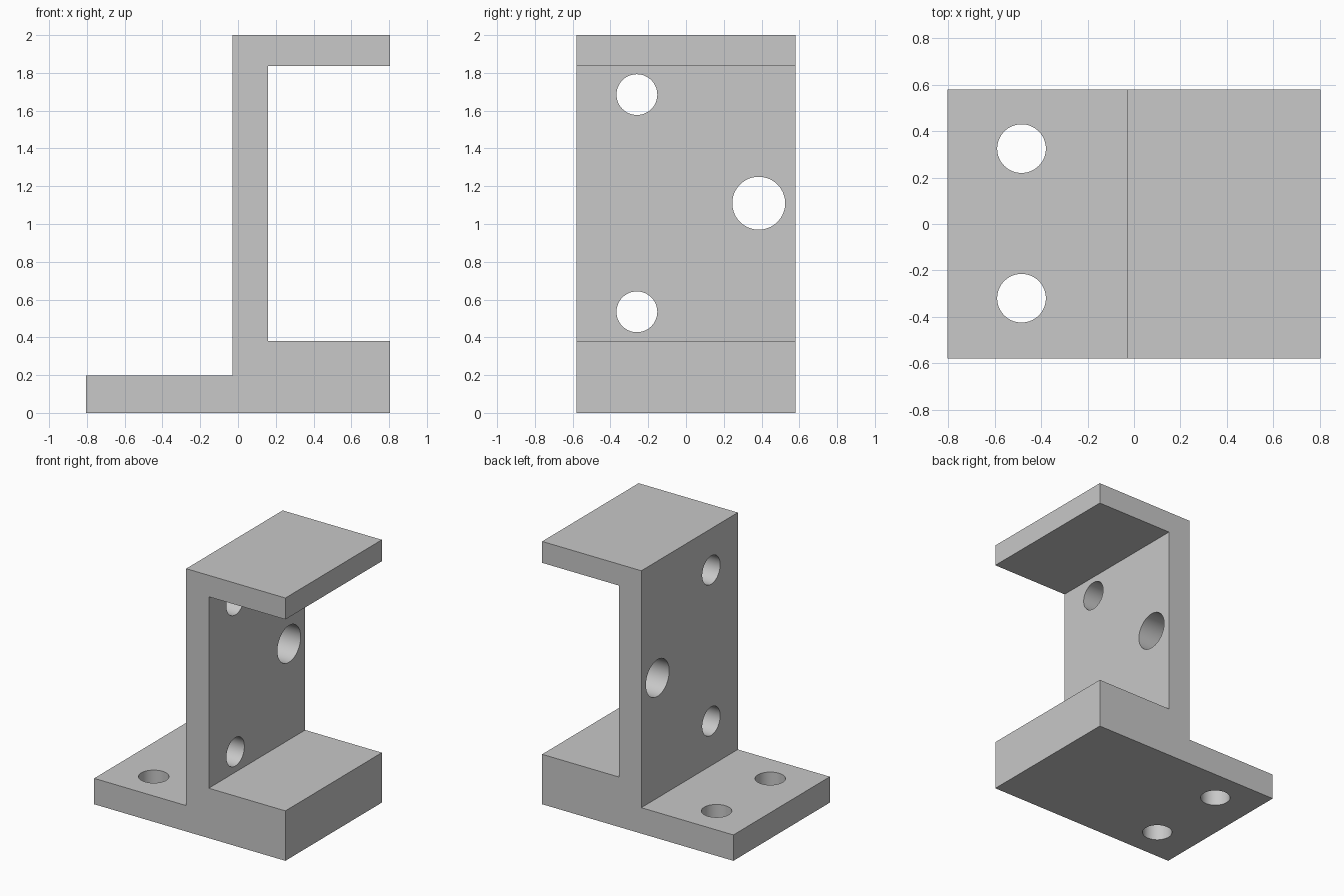
import bpy
import bmesh
from math import pi, radians

cube = bpy.data.objects.get("Cube")
if cube:
    bpy.data.objects.remove(cube, do_unlink=True)

HALF_DEPTH = 0.58

grey = bpy.data.materials.new("light grey")
grey.use_nodes = True
grey.diffuse_color = (0.58, 0.58, 0.58, 1)
grey.node_tree.nodes["Principled BSDF"].inputs["Base Color"].default_value = grey.diffuse_color

# Bracket: side profile (x, z) extruded along y
profile = [(-0.805, 0), (0.805, 0), (0.805, 0.38), (0.16, 0.38), (0.16, 1.837),
           (0.805, 1.837), (0.805, 2), (-0.03, 2), (-0.03, 0.197), (-0.805, 0.197)]
bm = bmesh.new()
face = bm.faces.new([bm.verts.new((x, -HALF_DEPTH, z)) for x, z in profile])
extruded = bmesh.ops.extrude_face_region(bm, geom=[face])["geom"]
bmesh.ops.translate(bm, vec=(0, 2 * HALF_DEPTH, 0),
                    verts=[v for v in extruded if isinstance(v, bmesh.types.BMVert)])
bmesh.ops.recalc_face_normals(bm, faces=bm.faces)
mesh = bpy.data.meshes.new("bracket")
bm.to_mesh(mesh)
bm.free()
bracket = bpy.data.objects.new("bracket", mesh)
bpy.context.collection.objects.link(bracket)
mesh.materials.append(grey)


def drill(location, radius, rotation=(0, 0, 0)):
    """Cut a round through hole in the bracket."""
    bpy.ops.mesh.primitive_cylinder_add(vertices=64, radius=radius, depth=0.5,
                                        location=location, rotation=rotation)
    cutter = bpy.context.object
    cutter.name = "hole_cutter"
    cutter.hide_render = True
    cutter.data.materials.append(grey)
    bpy.ops.object.select_all(action="DESELECT")
    bpy.context.view_layer.objects.active = bracket
    bracket.select_set(True)
    mod = bracket.modifiers.new("hole", "BOOLEAN")
    mod.operation = "DIFFERENCE"
    mod.solver = "EXACT"
    mod.object = cutter
    bpy.ops.object.modifier_apply(modifier=mod.name)
    bpy.data.objects.remove(cutter, do_unlink=True)


# Foot holes
for y in (-0.32, 0.325):
    drill((-0.485, y, 0.1), 0.105)

# Upright holes
for y, z, radius in ((-0.26, 1.685, 0.108), (-0.26, 0.535, 0.108), (0.385, 1.11, 0.14)):
    drill((0.065, y, z), radius, (0, pi / 2, 0))

# Smooth hole walls, sharp edges
bpy.ops.object.shade_smooth_by_angle(angle=radians(30))
